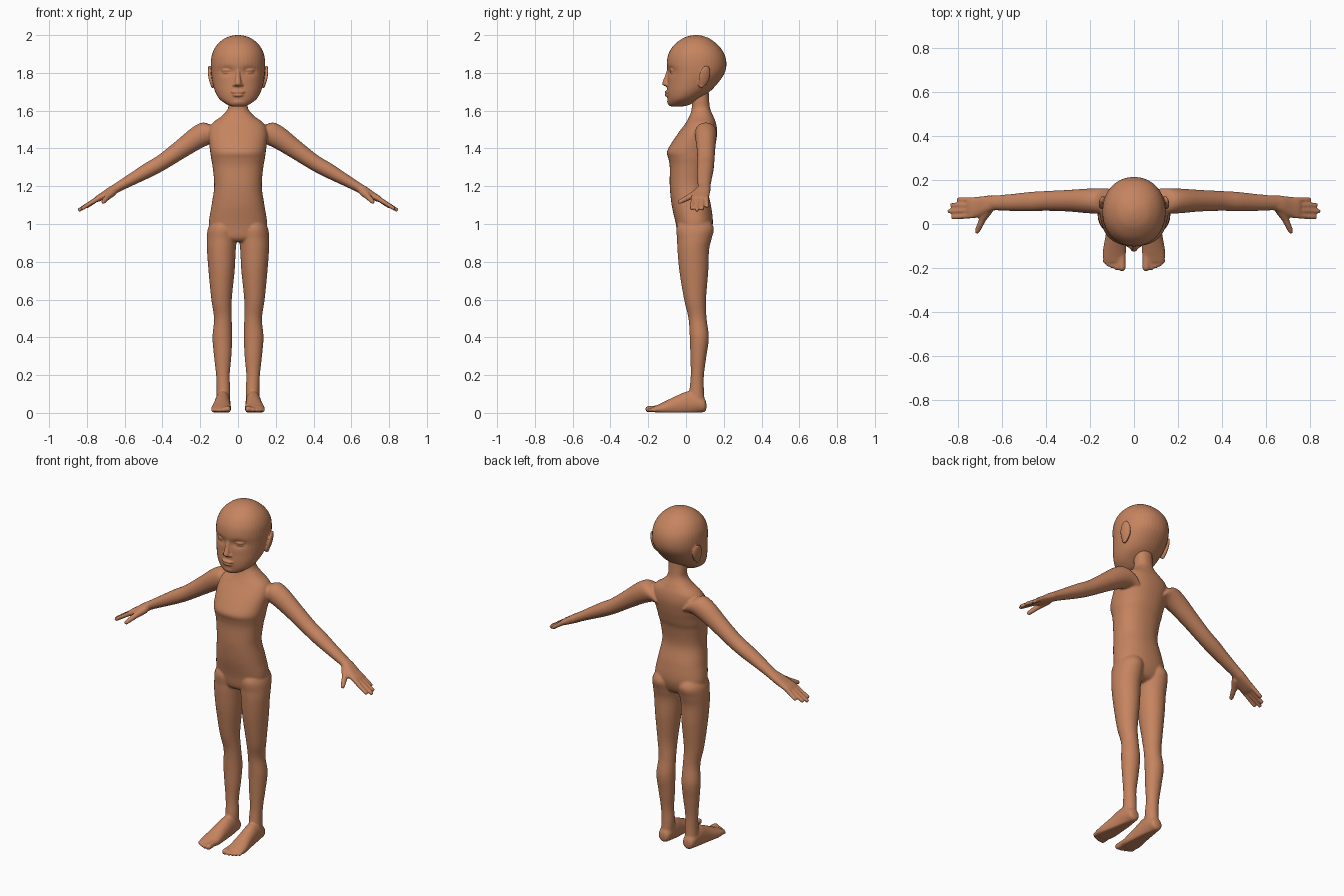
import bpy, bmesh, math
from mathutils import Vector, Matrix

skin = bpy.data.materials.new("warm tan")
skin.diffuse_color = (0.56, 0.23, 0.115, 1)


def catmull(a, b, c, d, t):
    return [0.5 * (2*q + (r-p)*t + (2*p-5*q+4*r-s)*t*t + (3*q-p-3*r+s)*t**3)
            for p, q, r, s in zip(a, b, c, d)]


def loft(bm, stations, u, v, power=2.0, steps=5, n=40):
    """Skin of smooth rings; station = (x, y, z, radius along u, radius along v)."""
    u, v = Vector(u).normalized(), Vector(v).normalized()
    s = [stations[0]] + list(stations) + [stations[-1]]
    rows = [catmull(*s[i:i+4], k/steps) for i in range(len(s)-3) for k in range(steps)]
    rows.append(stations[-1])
    rings = []
    for x, y, z, ru, rv in rows:
        ring = []
        for i in range(n):
            a = 2*math.pi*i/n
            c, d = math.cos(a), math.sin(a)
            cu = math.copysign(abs(c)**(2/power), c)*max(ru, .001)
            dv = math.copysign(abs(d)**(2/power), d)*max(rv, .001)
            ring.append(bm.verts.new(Vector((x, y, z)) + u*cu + v*dv))
        rings.append(ring)
    faces = [bm.faces.new(rings[0]), bm.faces.new(rings[-1])]
    for p, q in zip(rings, rings[1:]):
        faces += [bm.faces.new((p[i], p[(i+1) % n], q[(i+1) % n], q[i])) for i in range(n)]
    bmesh.ops.recalc_face_normals(bm, faces=faces)
    return [w for r in rings for w in r]


def upright(bm, rows, power=2.0):
    """Horizontal rings; row = (z, centre x, half width, front y, back y)."""
    return loft(bm, [(cx, (f+b)/2, z, w, (b-f)/2) for z, cx, w, f, b in rows],
                (1, 0, 0), (0, 1, 0), power)


def tube(bm, a, b, ra, rb):
    """Round-ended finger or toe."""
    a, b = Vector(a), Vector(b)
    d = b-a
    u = d.cross(Vector((0, 0, 1))).normalized()
    v = d.cross(u)
    rows = [(0, ra), (.5, (ra+rb)/2), (1-rb/d.length, rb), (1-.3*rb/d.length, rb*.72), (1, rb*.1)]
    loft(bm, [(*(a+d*t), r, r) for t, r in rows], u, v, n=20)


def ball(bm, loc, size, rot=(0, 0, 0)):
    m = Matrix.Translation(loc)
    for ang, ax in zip(rot, "XYZ"):
        m = m @ Matrix.Rotation(ang, 4, ax)
    bmesh.ops.create_uvsphere(bm, u_segments=24, v_segments=16, radius=1,
                              matrix=m @ Matrix.Diagonal((*size, 1)))


def fuse(bm, name, voxel, smooth):
    """Merge overlapping parts into one smooth skin."""
    me = bpy.data.meshes.new(name)
    bm.to_mesh(me)
    bm.free()
    ob = bpy.data.objects.new(name, me)
    bpy.context.collection.objects.link(ob)
    me.materials.append(skin)
    for p in me.polygons:
        p.use_smooth = True
    r = ob.modifiers.new("fuse", "REMESH")
    r.mode, r.voxel_size, r.use_smooth_shade = "VOXEL", voxel, True
    s = ob.modifiers.new("soften", "SMOOTH")
    s.factor, s.iterations = .5, smooth


# torso and neck
body = bmesh.new()
upright(body, [
    (.905, 0, .06, -.02, .08), (.93, 0, .135, -.042, .12), (1.0, 0, .154, -.054, .142),
    (1.1, 0, .140, -.076, .132), (1.2, 0, .126, -.086, .110), (1.3, 0, .134, -.086, .122),
    (1.345, 0, .142, -.093, .136), (1.38, 0, .147, -.101, .146), (1.42, 0, .152, -.082, .156),
    (1.48, 0, .156, -.042, .165), (1.53, 0, .140, -.005, .160), (1.57, 0, .088, .018, .145),
    (1.61, 0, .054, .030, .128), (1.66, 0, .051, .03, .122), (1.72, 0, .05, .03, .12)], 2.25)

for s in (1, -1):
    # leg
    upright(body, [
        (1.04, s*.075, .05, -.02, .11), (.98, s*.083, .075, -.05, .147), (.92, s*.086, .079, -.047, .135),
        (.86, s*.088, .076, -.045, .122), (.75, s*.087, .069, -.035, .118), (.6, s*.087, .054, -.01, .106),
        (.5, s*.080, .047, .013, .109), (.4, s*.083, .052, .02, .121), (.3, s*.081, .046, .023, .108),
        (.2, s*.080, .036, .025, .095), (.12, s*.077, .036, .018, .095), (.05, s*.08, .036, .01, .1)])
    # foot, flattened on the sole
    foot = loft(body, [
        (s*.08, .108, .035, .012, .015), (s*.08, .098, .04, .032, .035), (s*.08, .06, .05, .039, .052),
        (s*.081, .01, .05, .041, .064), (s*.084, -.05, .036, .045, .055), (s*.088, -.11, .024, .052, .038),
        (s*.09, -.15, .02, .052, .023), (s*.09, -.172, .02, .044, .014)], (1, 0, 0), (0, 0, 1))
    for w in foot:
        w.co.z = max(w.co.z, .002)
    # toes
    for x, y, r in ((.054, -.216, .017), (.079, -.211, .012), (.099, -.203, .011),
                    (.117, -.194, .011), (.133, -.181, .010)):
        tube(body, (s*(x*.9+.008), -.13, .024), (s*x, y, r+.002), r, r)
    # arm
    loft(body, [
        (s*.10, .105, 1.47, .055, .055), (s*.15, .105, 1.484, .058, .063), (s*.21, .105, 1.46, .056, .060),
        (s*.30, .106, 1.398, .049, .050), (s*.40, .105, 1.328, .045, .042), (s*.47, .102, 1.288, .044, .040),
        (s*.55, .098, 1.243, .039, .033), (s*.63, .096, 1.198, .034, .026), (s*.67, .094, 1.174, .036, .024)],
        (0, 1, 0), (s*.53, 0, .85))
    # palm
    loft(body, [
        (s*.635, .095, 1.195, .031, .024), (s*.67, .088, 1.175, .040, .024), (s*.71, .077, 1.151, .047, .020),
        (s*.745, .073, 1.132, .047, .016), (s*.757, .073, 1.125, .040, .010)], (0, 1, 0), (s*.53, 0, .85), 2.4)
    # fingers
    for y0, x, y1, z in ((.108, .806, .112, 1.088), (.085, .836, .086, 1.076),
                         (.062, .848, .058, 1.070), (.039, .832, .030, 1.078)):
        tube(body, (s*.73, y0, 1.142), (s*x, y1, z), .0135, .0105)
    # thumb
    tube(body, (s*.66, .07, 1.172), (s*.70, .005, 1.135), .023, .015)
    tube(body, (s*.69, .018, 1.143), (s*.718, -.043, 1.112), .016, .0115)
fuse(body, "body", .0058, 5)

# head
head = bmesh.new()
skull = upright(head, [
    (1.622, 0, .03, -.078, -.02), (1.632, 0, .058, -.093, .02), (1.66, 0, .097, -.098, .065),
    (1.70, 0, .121, -.101, .125), (1.75, 0, .135, -.098, .172), (1.80, 0, .142, -.098, .205),
    (1.85, 0, .144, -.102, .214), (1.90, 0, .137, -.093, .203), (1.945, 0, .114, -.066, .172),
    (1.98, 0, .075, -.022, .128), (1.995, 0, .038, .015, .09), (2.0, 0, .01, .045, .065)], 2.1)
# eye sockets
for w in skull:
    if w.co.y < 0:
        d = ((abs(w.co.x)-.06)/.035)**2 + ((w.co.z-1.808)/.022)**2
        w.co.y += .014*math.exp(-d)
# nose
loft(head, [(0, -.088, 1.825, .010, .010), (0, -.095, 1.79, .012, .014), (0, -.102, 1.755, .017, .021),
            (0, -.103, 1.738, .019, .022), (0, -.095, 1.728, .012, .012)], (1, 0, 0), (0, 1, 0))
# lips and chin
ball(head, (0, -.098, 1.698), (.036, .016, .008))
ball(head, (0, -.096, 1.682), (.030, .016, .009))
ball(head, (0, -.083, 1.648), (.034, .017, .020))
for s in (1, -1):
    # nostril, eyelids and ear
    ball(head, (s*.018, -.096, 1.737), (.011, .014, .010))
    ball(head, (s*.06, -.072, 1.814), (.028, .013, .008), (0, 0, s*.35))
    ball(head, (s*.06, -.070, 1.801), (.026, .012, .006), (0, 0, s*.35))
    ball(head, (s*.143, .098, 1.783), (.012, .030, .058), (-.22, s*.14, s*.35))
    ball(head, (s*.134, .082, 1.745), (.012, .018, .026))
fuse(head, "head", .0038, 4)
